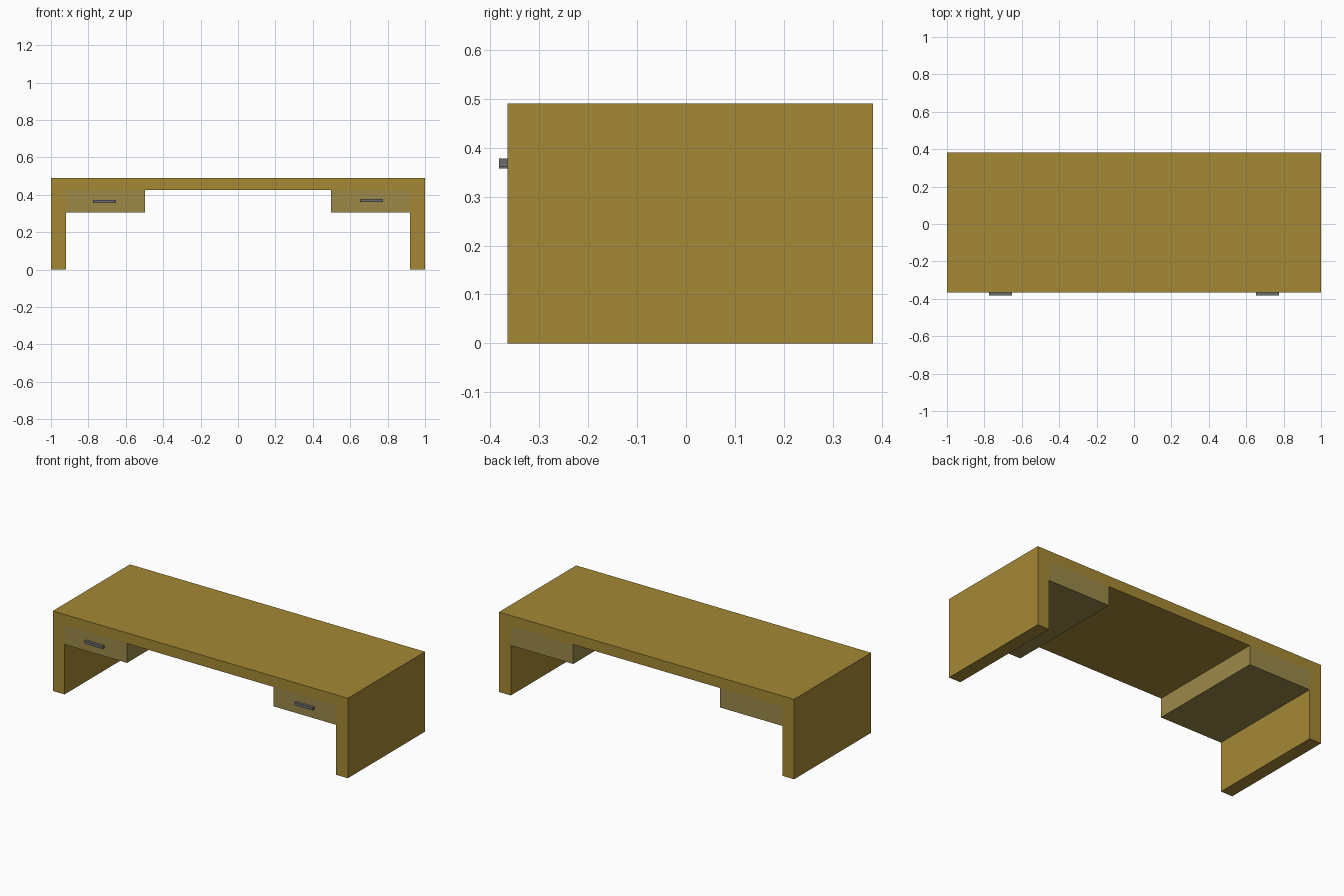
import bpy
import bmesh

cube = bpy.data.objects.get("Cube")
if cube:
    bpy.data.objects.remove(cube, do_unlink=True)

FRONT, BACK = -0.365, 0.382


def material(name, srgb):
    lin = [((c / 255 + 0.055) / 1.055) ** 2.4 for c in srgb]
    mat = bpy.data.materials.new(name)
    mat.use_nodes = True
    mat.diffuse_color = (*lin, 1)
    mat.node_tree.nodes["Principled BSDF"].inputs["Base Color"].default_value = (*lin, 1)
    return mat


def extrude_profile(name, points, y0, y1, mat):
    """Extrude an outline in the XZ plane from y0 to y1."""
    bm = bmesh.new()
    face = bm.faces.new([bm.verts.new((x, y0, z)) for x, z in points])
    result = bmesh.ops.extrude_face_region(bm, geom=[face])
    verts = [v for v in result["geom"] if isinstance(v, bmesh.types.BMVert)]
    bmesh.ops.translate(bm, verts=verts, vec=(0, y1 - y0, 0))
    bmesh.ops.recalc_face_normals(bm, faces=bm.faces)
    mesh = bpy.data.meshes.new(name)
    bm.to_mesh(mesh)
    bm.free()
    mesh.materials.append(mat)
    obj = bpy.data.objects.new(name, mesh)
    bpy.context.collection.objects.link(obj)
    return obj


def box(name, x0, x1, y0, y1, z0, z1, mat):
    return extrude_profile(name, [(x0, z0), (x1, z0), (x1, z1), (x0, z1)], y0, y1, mat)


wood = material("golden wood", (165, 137, 53))
drawer_wood = material("greyish wood", (155, 137, 73))
metal = material("grey metal", (108, 108, 110))

# Desk top and side panels as one folded frame
LEG, UNDER, TOP = 0.92, 0.425, 0.49
extrude_profile("desk_frame", [
    (-1, 0), (-LEG, 0), (-LEG, UNDER), (LEG, UNDER),
    (LEG, 0), (1, 0), (1, TOP), (-1, TOP)], FRONT, BACK, wood)

# Drawer boxes under the top, each with a slim handle
for side, s, z0, z1 in (("right", -1, 0.357, 0.373), ("left", 1, 0.361, 0.378)):
    inner, outer = sorted((s * 0.497, s * LEG))
    box(side + "_drawer", inner, outer, FRONT, BACK, 0.306, UNDER, drawer_wood)
    a, b = sorted((s * 0.651, s * 0.774))
    box(side + "_handle", a, b, -0.382, FRONT, z0, z1, metal)
